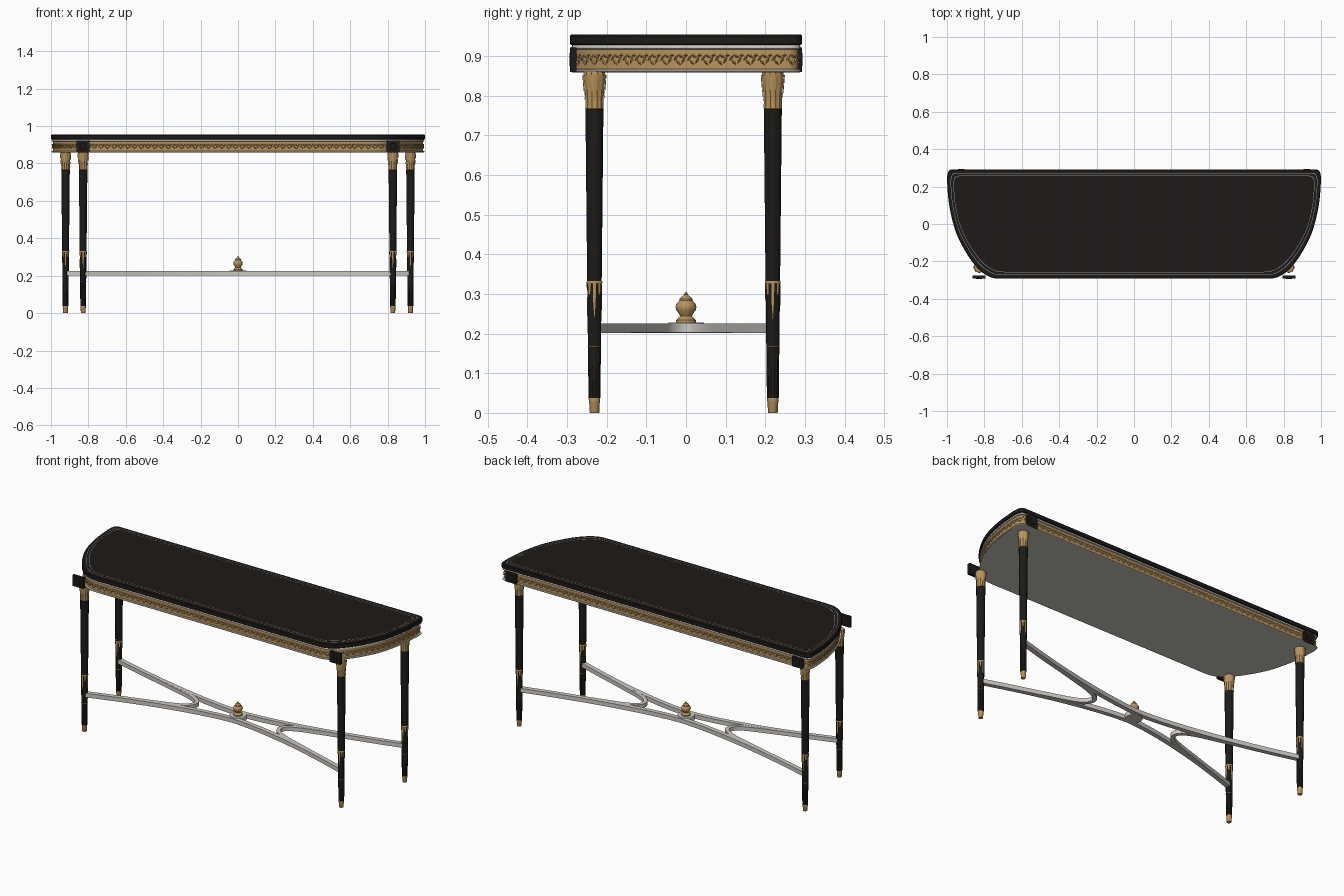
import bpy, bmesh, math
from mathutils import Vector

if "Cube" in bpy.data.objects:
    bpy.data.objects.remove(bpy.data.objects["Cube"])


def material(name, rgb):
    m = bpy.data.materials.new(name)
    m.diffuse_color = (*rgb, 1)
    m.use_nodes = True
    m.node_tree.nodes["Principled BSDF"].inputs["Base Color"].default_value = m.diffuse_color
    return m


GOLD = material("gold", (0.48, 0.295, 0.105))
BLACK = material("black", (0.012, 0.011, 0.010))
IVORY = material("ivory", (0.60, 0.59, 0.55))
INLAY = material("inlay", (0.30, 0.29, 0.26))


def finish(name, bm, mat=None, smooth=35, loc=(0, 0, 0)):
    bmesh.ops.recalc_face_normals(bm, faces=bm.faces)
    me = bpy.data.meshes.new(name)
    bm.to_mesh(me)
    bm.free()
    ob = bpy.data.objects.new(name, me)
    ob.location = loc
    bpy.context.collection.objects.link(ob)
    if mat:
        me.materials.append(mat)
    if smooth:
        bpy.ops.object.select_all(action='DESELECT')
        ob.select_set(True)
        bpy.context.view_layer.objects.active = ob
        bpy.ops.object.shade_smooth_by_angle(angle=math.radians(smooth))
    return ob


def skin(bm, rings, closed_profile=False):
    vs = [[bm.verts.new(p) for p in r] for r in rings]
    n = len(vs[0])
    pairs = list(zip(vs, vs[1:] + vs[:1])) if closed_profile else list(zip(vs, vs[1:]))
    for a, b in pairs:
        for i in range(n):
            bm.faces.new((a[i], a[(i + 1) % n], b[(i + 1) % n], b[i]))
    if not closed_profile:
        bm.faces.new(vs[0])
        bm.faces.new(vs[-1])


def spline(pts, steps=6):
    """Smooth curve through 2D points."""
    p = [Vector(q) for q in [pts[0]] + pts + [pts[-1]]]
    out = []
    for a, b, c, d in zip(p, p[1:], p[2:], p[3:]):
        for k in range(steps):
            t = k / steps
            out.append(0.5 * (2 * b + (c - a) * t + (2 * a - 5 * b + 4 * c - d) * t * t
                              + (3 * b - a - 3 * c + d) * t ** 3))
    return out + [p[-1]]


# Plan outline shared by top, apron and inlay
half = spline([(0.62, -0.292), (0.72, -0.292), (0.768, -0.284), (0.815, -0.256), (0.862, -0.206),
               (0.912, -0.128), (0.957, -0.03), (0.988, 0.10), (0.999, 0.22), (0.998, 0.262),
               (0.99, 0.283), (0.97, 0.292), (0.9, 0.292)])
outline = half + [Vector((-p.x, p.y)) for p in reversed(half)]


def inset(p, d):
    return Vector((p.x * (1 - d), p.y * (1 - d / 0.292)))


def plan_sweep(name, profile, mat, closed=False):
    bm = bmesh.new()
    skin(bm, [[(*inset(p, d), z) for p in outline] for d, z in profile], closed)
    return finish(name, bm, mat, 20)


# Top slab, inlay lines, apron and mouldings
plan_sweep("table_top", [(0.003, 0.928), (0, 0.931), (0, 0.951), (0.003, 0.954)], BLACK)
for k, d in enumerate((0.019, 0.034)):
    plan_sweep(f"top_inlay_{k}", [(d, 0.953), (d, 0.9550), (d + 0.0025, 0.9550),
                                  (d + 0.0025, 0.953)], INLAY, True)
plan_sweep("apron_underside", [(0.006, 0.859), (0.003, 0.861), (0.003, 0.865), (0.006, 0.867)], IVORY)
plan_sweep("apron", [(0.010, 0.866), (0.010, 0.919)], GOLD)
plan_sweep("apron_upper_moulding", [(0.008, 0.917), (0.004, 0.919), (0.004, 0.924), (0.006, 0.9285)], IVORY)

# Leaf scroll relief on the apron
bm = bmesh.new()
up = Vector((0, 0, 1))


def leaf(c, u, v, nrm, length, width, depth):
    base = [c - u * length, c - v * width, c + u * length, c + v * width]
    vs = [bm.verts.new(q) for q in base]
    tip = bm.verts.new(c + nrm * depth)
    for i in range(4):
        bm.faces.new((vs[i], vs[(i + 1) % 4], tip))


# One motif: (offset along, offset up, tilt, length)
MOTIF = [(-0.010, 0.004, 0.9, 0.010), (0.002, 0.008, -0.5, 0.009), (0.010, -0.002, 1.1, 0.011),
         (-0.004, -0.008, -0.8, 0.009), (0.016, 0.010, 0.2, 0.006)]
loop = [inset(p, 0.0095) for p in outline]
travel, target = 0.0, 0.01
for a, b in zip(loop, loop[1:] + loop[:1]):
    seg = (b - a).length
    if seg < 1e-6:
        continue
    t = ((b - a) / seg).to_3d()
    nrm = Vector((t.y, -t.x, 0))
    while target <= travel + seg:
        c = a.to_3d() + t * (target - travel) + up * 0.892
        for du, dz, ang, ln in MOTIF:
            u = t * math.cos(ang) + up * math.sin(ang)
            leaf(c + t * du + up * dz, u, nrm.cross(u), nrm, ln, 0.0032, 0.004)
        target += 0.036
    travel += seg
finish("apron_leaf_relief", bm, GOLD, 0)


# Turned parts
def lathe(name, profile, mat, loc, segs=48, flutes=0, depth=0.0):
    bm = bmesh.new()
    rings = []
    for r, z in profile:
        ring = []
        for i in range(segs):
            a = 2 * math.pi * i / segs
            rr = r - depth * (0.5 + 0.5 * math.cos(flutes * a)) if flutes else r
            ring.append((rr * math.cos(a), rr * math.sin(a), z))
        rings.append(ring)
    skin(bm, rings)
    return finish(name, bm, mat, 35, loc)


def petals(name, n, r0, z0, r1, z1, width, lift, loc, stagger=0.0):
    """Pointed leaves hanging from z0 to z1 around a turned leg."""
    bm = bmesh.new()
    for i in range(n):
        a = 2 * math.pi * i / n
        end = z1 + (stagger if i % 2 else 0)
        rad, tan = Vector((math.cos(a), math.sin(a), 0)), Vector((-math.sin(a), math.cos(a), 0))
        zm, rm = (z0 + end) / 2, (r0 + r1) / 2

        def pt(r, w, z):
            return bm.verts.new(rad * r + tan * width * w + up * z)
        l0, l1, q0, q1 = pt(r0, -1, z0), pt(rm, -0.8, zm), pt(r0, 1, z0), pt(rm, 0.8, zm)
        c0, c1, tip = pt(r0 + lift, 0, z0), pt(rm + lift, 0, zm), pt(r1 + lift * 0.4, 0, end)
        for f in ((l0, l1, c1, c0), (c0, c1, q1, q0), (l1, tip, c1), (c1, tip, q1)):
            bm.faces.new(f)
    return finish(name, bm, GOLD, 0, loc)


LEGS = {"front": (0.828, -0.231), "back": (0.922, 0.219)}
for pos, (lx, ly) in LEGS.items():
    for side, s in (("right", 1), ("left", -1)):
        n = f"{pos}_{side}"
        loc = (s * lx, ly, 0)
        lathe(f"{n}_leg_capital", [(0.021, 0.764), (0.024, 0.768), (0.0235, 0.785), (0.025, 0.81),
                                   (0.028, 0.84), (0.029, 0.852), (0.027, 0.861)], GOLD, loc,
              flutes=12, depth=0.002)
        petals(f"{n}_capital_leaves", 8, 0.0285, 0.853, 0.023, 0.785, 0.009, 0.002, loc, 0.02)
        lathe(f"{n}_leg_shaft", [(0.0235, 0.766), (0.019, 0.33), (0.0155, 0.038)], BLACK, loc,
              flutes=12, depth=0.0012)
        lathe(f"{n}_leg_collar", [(0.0185, 0.326), (0.0198, 0.328), (0.0198, 0.331), (0.0185, 0.333)], GOLD, loc)
        petals(f"{n}_leg_leaves", 8, 0.0185, 0.328, 0.0175, 0.235, 0.004, 0.001, loc, 0.05)
        lathe(f"{n}_leg_ring", [(0.016, 0.1655), (0.0174, 0.166), (0.0174, 0.1675), (0.016, 0.168)], GOLD, loc)
        lathe(f"{n}_leg_foot", [(0.0115, 0), (0.0125, 0.002), (0.013, 0.024), (0.0138, 0.026),
                                (0.0145, 0.036), (0.0138, 0.040)], GOLD, loc)
        # Flat corner plaque over each leg
        y = math.copysign(0.284, ly)
        bm = bmesh.new()
        bmesh.ops.create_cube(bm, size=1)
        bmesh.ops.scale(bm, vec=(0.07, 0.016, 0.062), verts=bm.verts)
        finish(f"{n}_plaque", bm, BLACK, 0, (s * (lx + 0.001), y, 0.891))
        bm = bmesh.new()
        bmesh.ops.create_cone(bm, segments=24, radius1=0.018, radius2=0.016, depth=0.002, cap_ends=True)
        rosette = finish(f"{n}_plaque_rosette", bm, BLACK, 35,
                         (s * (lx + 0.001), y + math.copysign(0.0085, y), 0.891))
        rosette.rotation_euler.x = math.copysign(math.pi / 2, -y)


# Stretcher bars
def bar(name, path, width, z0, z1):
    bm = bmesh.new()
    rings = []
    for i, p in enumerate(path):
        t = (path[min(i + 1, len(path) - 1)] - path[max(i - 1, 0)]).normalized()
        o = Vector((-t.y, t.x)) * width / 2
        rings.append([(*(p + o), z0), (*(p - o), z0), (*(p - o), z1), (*(p + o), z1)])
    skin(bm, rings)
    finish(name, bm, IVORY)


def bar_y(pos, x):
    lx, ly = LEGS[pos]
    return math.copysign(0.042 + (abs(ly) - 0.042) * abs(x / lx) ** 1.5, ly)


for pos, (lx, ly) in LEGS.items():
    bar(f"{pos}_stretcher", [Vector((lx * k / 24, bar_y(pos, lx * k / 24))) for k in range(-24, 25)],
        0.026, 0.202, 0.226)
# Loops leave the bars and turn across the middle at each end
ARM = [(0.66, 0.0), (0.56, 0.004), (0.46, 0.009), (0.36, 0.018), (0.295, 0.038)]
for side, s in (("right", 1), ("left", -1)):
    pts = [(s * x, bar_y("back", x) - d) for x, d in ARM] + [(s * 0.272, 0)]
    pts += [(s * x, bar_y("front", x) + d) for x, d in reversed(ARM)]
    bar(f"{side}_stretcher_loop", spline(pts), 0.022, 0.2025, 0.2255)

# Centre disc and finial
lathe("stretcher_disc", [(0.044, 0.201), (0.046, 0.204), (0.046, 0.225), (0.044, 0.228)], IVORY, (0, 0, 0))
lathe("finial", [(0.025, 0.227), (0.025, 0.234), (0.020, 0.239), (0.015, 0.244), (0.018, 0.25),
                 (0.025, 0.26), (0.0262, 0.267), (0.024, 0.275), (0.017, 0.283), (0.017, 0.287),
                 (0.012, 0.292), (0.006, 0.297), (0.0015, 0.305)], GOLD, (0, 0, 0), 40, 10, 0.001)
